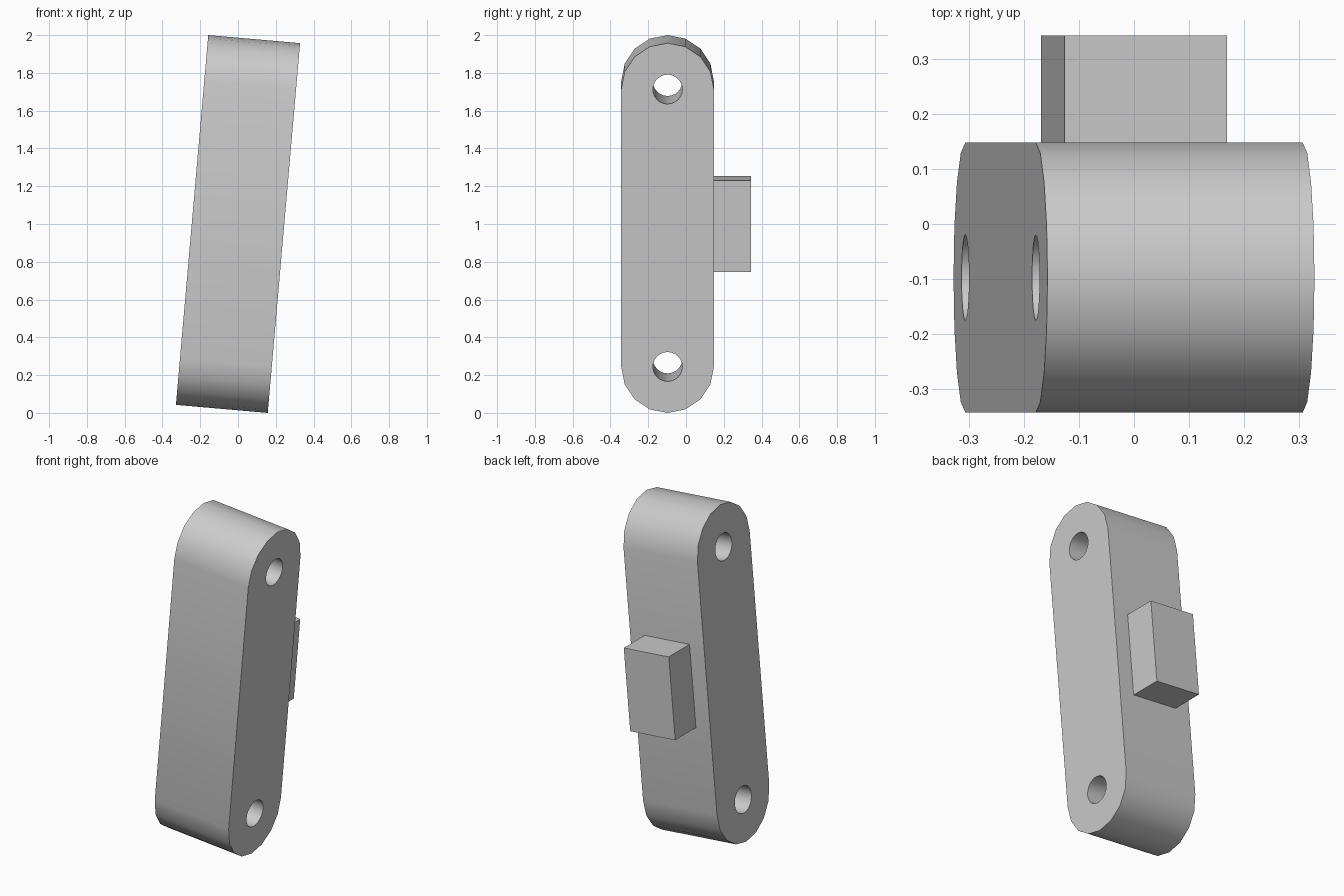
import bpy, bmesh, math
from mathutils import Matrix, Vector

cube = bpy.data.objects.get("Cube")
if cube:
    bpy.data.objects.remove(cube, do_unlink=True)

WIDTH = 0.488       # size across the tilted bar
RADIUS = 0.2455     # rounded ends
REACH = 0.737       # centre to each pin hole
HOLE = 0.078
TILT = Matrix.Translation((0, 0, 1)) @ Matrix.Rotation(math.radians(5), 4, 'Y')
BAR_Y = -0.0975

grey = bpy.data.materials.new("plain grey")
grey.use_nodes = True
colour = (0.6, 0.6, 0.6, 1)
grey.diffuse_color = colour
grey.node_tree.nodes["Principled BSDF"].inputs["Base Color"].default_value = colour


def prism(name, outline, width):
    """Extrude a (y, z) outline along x, centred."""
    bm = bmesh.new()
    face = bm.faces.new([bm.verts.new((-width / 2, y, z)) for y, z in outline])
    ext = bmesh.ops.extrude_face_region(bm, geom=[face])
    moved = [v for v in ext["geom"] if isinstance(v, bmesh.types.BMVert)]
    bmesh.ops.translate(bm, verts=moved, vec=Vector((width, 0, 0)))
    bmesh.ops.recalc_face_normals(bm, faces=bm.faces)
    mesh = bpy.data.meshes.new(name)
    bm.to_mesh(mesh)
    bm.free()
    obj = bpy.data.objects.new(name, mesh)
    mesh.materials.append(grey)
    bpy.context.collection.objects.link(obj)
    obj.matrix_world = TILT
    return obj


def arc(radius, z, start, sweep, steps):
    angles = [math.radians(start + sweep * i / steps) for i in range(steps + 1)]
    return [(BAR_Y + radius * math.cos(a), z + radius * math.sin(a)) for a in angles]


# Bar with two rounded ends
bar = prism("link_bar", arc(RADIUS, REACH, 0, 180, 8) + arc(RADIUS, -REACH, 180, 180, 8), WIDTH)

# Pin holes through both ends
for side in (1, -1):
    cutter = prism("hole_cutter", arc(HOLE, side * REACH, 0, 360, 24)[:-1], WIDTH * 2)
    cutter.hide_render = True
    cut = bar.modifiers.new("pin_hole", 'BOOLEAN')
    cut.operation = 'DIFFERENCE'
    cut.solver = 'EXACT'
    cut.object = cutter
    bpy.context.view_layer.objects.active = bar
    bpy.ops.object.modifier_apply(modifier=cut.name)
    bpy.data.objects.remove(cutter, do_unlink=True)

bpy.ops.object.select_all(action='DESELECT')
bar.select_set(True)
bpy.context.view_layer.objects.active = bar
bpy.ops.object.shade_smooth_by_angle(angle=math.radians(30))

# Block on the back of the bar
back, half = BAR_Y + RADIUS, 0.243
prism("back_block", [(back, -half), (0.343, -half), (0.343, half), (back, half)], 0.297)
